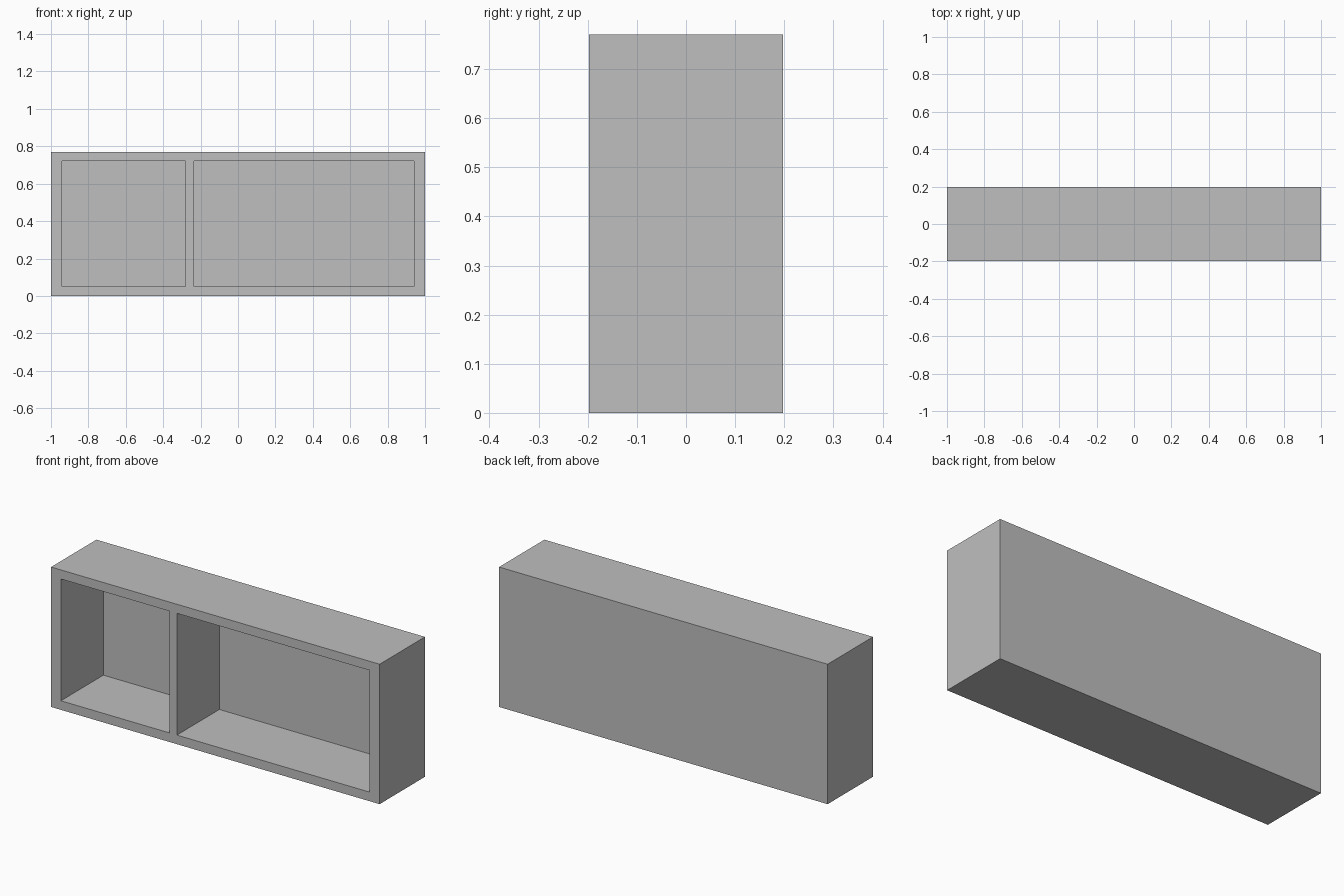
import bpy
import bmesh
from mathutils import Matrix, Vector

default = bpy.data.objects.get("Cube")
if default:
    bpy.data.objects.remove(default, do_unlink=True)

WIDTH, DEPTH, HEIGHT = 2.0, 0.394, 0.77
BACK = 0.025                              # back panel thickness
BAYS = [(-0.94, -0.28), (-0.234, 0.94)]   # open compartments along x
FLOOR, CEILING = 0.05, 0.72

# Grey finish
grey = bpy.data.materials.new("plain_grey")
grey.use_nodes = True
colour = (0.52, 0.52, 0.52, 1.0)
grey.diffuse_color = colour
grey.node_tree.nodes["Principled BSDF"].inputs["Base Color"].default_value = colour


def cut(bm, point, normal):
    geom = bm.verts[:] + bm.edges[:] + bm.faces[:]
    bmesh.ops.bisect_plane(bm, geom=geom, plane_co=point, plane_no=normal)


# Solid block
bm = bmesh.new()
block = Matrix.Translation((0, 0, HEIGHT / 2)) @ Matrix.Diagonal((WIDTH, DEPTH, HEIGHT, 1))
bmesh.ops.create_cube(bm, size=1, matrix=block)

# Outline the compartments
for bay in BAYS:
    for x in bay:
        cut(bm, (x, 0, 0), (1, 0, 0))
for z in (FLOOR, CEILING):
    cut(bm, (0, 0, z), (0, 0, 1))

# Push each compartment back to the rear panel
bm.normal_update()
for left, right in BAYS:
    opening = []
    for face in bm.faces:
        c = face.calc_center_median()
        if face.normal.y < -0.9 and left < c.x < right and FLOOR < c.z < CEILING:
            opening.append(face)
    result = bmesh.ops.extrude_face_region(bm, geom=opening)
    bmesh.ops.delete(bm, geom=[f for f in opening if f.is_valid], context='FACES_ONLY')
    moved = [v for v in result["geom"] if isinstance(v, bmesh.types.BMVert)]
    bmesh.ops.translate(bm, verts=moved, vec=Vector((0, DEPTH - BACK, 0)))

bmesh.ops.recalc_face_normals(bm, faces=bm.faces[:])
mesh = bpy.data.meshes.new("shelf_unit")
bm.to_mesh(mesh)
bm.free()
mesh.materials.append(grey)
shelf = bpy.data.objects.new("shelf_unit", mesh)
bpy.context.collection.objects.link(shelf)
